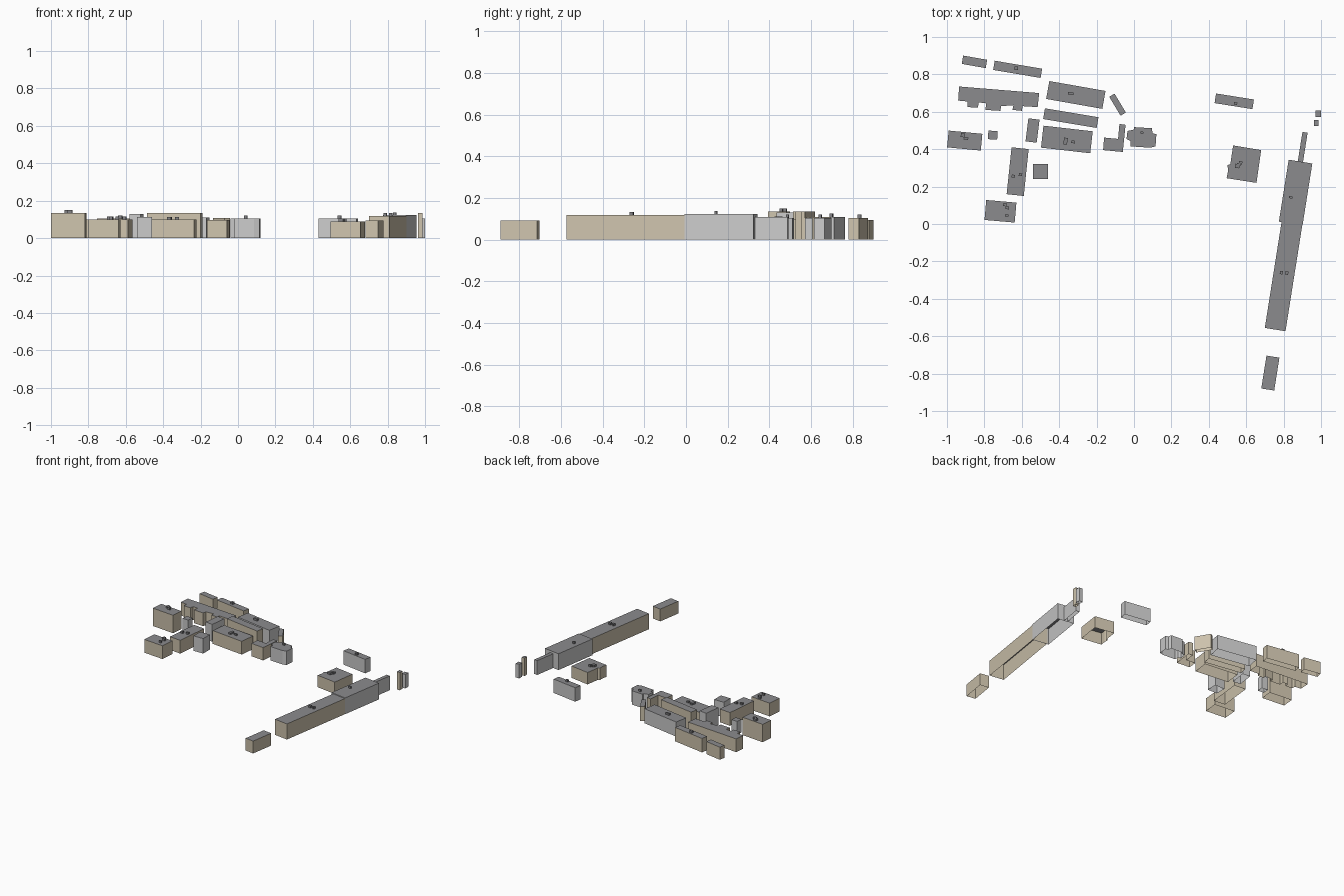
import bpy, bmesh
from math import radians
from mathutils import Vector, Matrix

if "Cube" in bpy.data.objects:
    bpy.data.objects.remove(bpy.data.objects["Cube"])


def material(name, rgb):
    m = bpy.data.materials.new(name)
    m.diffuse_color = (*rgb, 1)
    m.use_nodes = True
    m.node_tree.nodes["Principled BSDF"].inputs["Base Color"].default_value = m.diffuse_color
    return m


BEIGE = material("beige_wall", (0.62, 0.55, 0.42))
GREY = material("grey_wall", (0.55, 0.56, 0.55))
ROOF = material("roof_grey", (0.26, 0.26, 0.27))
UNIT = material("rooftop_unit_grey", (0.22, 0.22, 0.23))


def extrude_footprint(name, pts, z0, z1, wall, roof):
    """Open-bottomed block: walls around a footprint plus a flat roof."""
    area = sum(a[0] * b[1] - b[0] * a[1] for a, b in zip(pts, pts[1:] + pts[:1]))
    if area < 0:
        pts = pts[::-1]
    bm = bmesh.new()
    low = [bm.verts.new((x, y, z0)) for x, y in pts]
    top = [bm.verts.new((x, y, z1)) for x, y in pts]
    n = len(pts)
    for i in range(n):
        j = (i + 1) % n
        bm.faces.new((low[i], low[j], top[j], top[i])).material_index = 0
    bm.faces.new(top).material_index = 1
    me = bpy.data.meshes.new(name)
    bm.to_mesh(me)
    bm.free()
    me.materials.append(wall)
    me.materials.append(roof)
    ob = bpy.data.objects.new(name, me)
    bpy.context.collection.objects.link(ob)
    return ob


def rect(cx, cy, w, d, deg):
    r = Matrix.Rotation(radians(deg), 2)
    corners = [(-1, -1), (1, -1), (1, 1), (-1, 1)]
    return [tuple(r @ Vector((sx * w / 2, sy * d / 2)) + Vector((cx, cy))) for sx, sy in corners]


def building(name, pts, h, wall, units=(), unit_h=0.015, deg=-8):
    extrude_footprint(name, pts, 0, h, wall, ROOF)
    for k, (x, y, w, d) in enumerate(units):
        extrude_footprint(f"{name}_roof_unit_{k + 1}", rect(x, y, w, d, deg), h, h + unit_h, UNIT, UNIT)


# north-west rows
building("north_shed", rect(-.853, .867, .13, .045, -10), .095, BEIGE)
building("north_row", rect(-.622, .827, .257, .05, -9.5), .105, BEIGE, [(-.63, .833, .02, .018)])
building("toothed_row", [
    (-.935, .735), (-.507, .70), (-.515, .625), (-.595, .63), (-.60, .605), (-.65, .61),
    (-.645, .635), (-.71, .63), (-.715, .605), (-.795, .61), (-.79, .645), (-.83, .65),
    (-.835, .622), (-.89, .625), (-.89, .655), (-.94, .66)], .10, BEIGE)
building("wide_hall", rect(-.311, .69, .305, .097, -10), .11, GREY, [(-.338, .698, .03, .014)])
building("tall_row", rect(-.338, .566, .29, .058, -9.5), .135, BEIGE)
building("central_block", rect(-.359, .452, .265, .118, -6.5), .10, BEIGE,
         [(-.366, .443, .02, .036), (-.325, .439, .02, .014)], .012)
building("slanted_shed", rect(-.088, .638, .118, .033, -59), .108, BEIGE)

# west cluster
building("west_block", rect(-.905, .446, .181, .09, -5.5), .135, BEIGE,
         [(-.915, .474, .022, .02), (-.898, .458, .024, .014)])
building("small_hut", rect(-.755, .475, .05, .046, -4), .10, GREY)
building("narrow_block", rect(-.5425, .50, .06, .124, -7), .13, GREY)
building("long_wing", rect(-.622, .28, .092, .252, -6), .10, BEIGE,
         [(-.645, .256, .018, .015), (-.607, .264, .018, .015)])
building("square_block", rect(-.50, .28, .08, .08, 0), .113, GREY)
building("south_west_block", rect(-.714, .068, .162, .107, -5), .10, BEIGE,
         [(-.69, .103, .018, .016), (-.677, .087, .018, .016), (-.68, .046, .018, .012)])

# centre: L-shaped and stepped buildings
building("angled_block", [(-.16, .462), (-.085, .455), (-.078, .535), (-.045, .53),
                          (-.06, .385), (-.165, .395)], .097, BEIGE)
building("stepped_block", [(0, .518), (.095, .512), (.10, .485), (.12, .48), (.115, .415), (.085, .408),
                           (-.02, .415), (-.02, .445), (-.04, .455), (-.035, .497), (0, .505)],
         .105, GREY, [(.042, .488, .016, .012)])

# east side
building("north_east_row", rect(.536, .656, .205, .052, -9), .105, GREY, [(.543, .644, .018, .014)])
building("east_block", [(.53, .42), (.68, .395), (.655, .22), (.495, .245), (.503, .285), (.50, .315),
                        (.515, .32)], .09, BEIGE,
         [(.552, .31, .024, .022), (.57, .328, .018, .016), (.56, .318, .018, .016)])
building("long_hall_south", rect(.80, -.278, .112, .58, -9), .118, BEIGE,
         [(.788, -.26, .016, .018), (.817, -.262, .016, .018)])
building("long_hall_north", rect(.864, .168, .128, .335, -9), .123, GREY, [(.838, .143, .018, .012)])
building("hall_annex", rect(.902, .411, .028, .16, -9), .108, GREY)
building("east_post_north", rect(.985, .59, .03, .036, 0), .105, GREY)
building("east_post_south", rect(.974, .54, .024, .03, 0), .135, BEIGE)
building("south_block", rect(.729, -.797, .07, .178, -9), .093, BEIGE)
